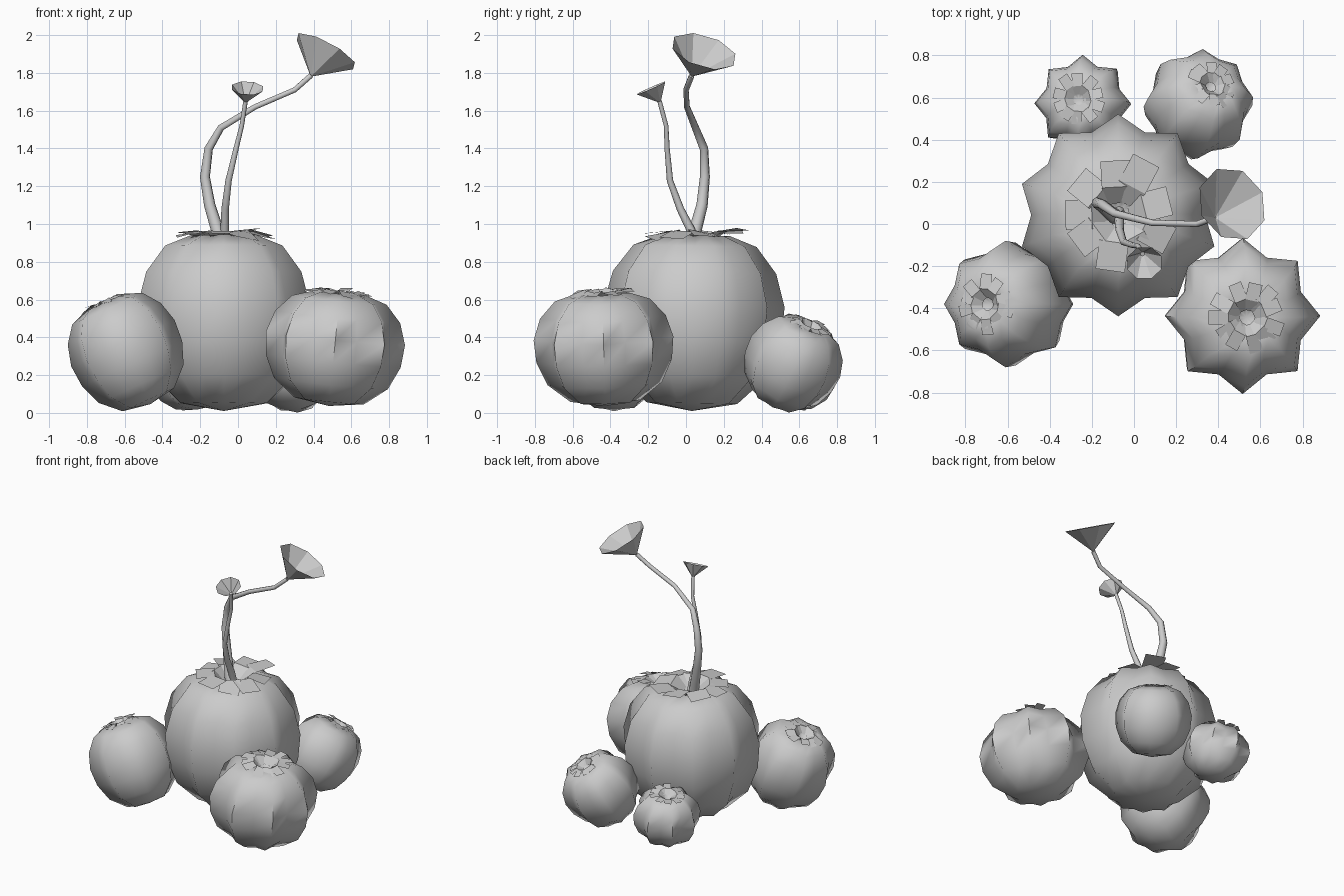
import bpy
import bmesh
import math
import random
from mathutils import Matrix, Vector

random.seed(4)
if "Cube" in bpy.data.objects:
    bpy.data.objects.remove(bpy.data.objects["Cube"])

grey = bpy.data.materials.new("plain_grey")
grey.use_nodes = True
grey.diffuse_color = (0.6, 0.6, 0.6, 1)
grey.node_tree.nodes["Principled BSDF"].inputs["Base Color"].default_value = (0.6, 0.6, 0.6, 1)

# Half outline of a gourd as fractions of radius and half height, bottom to top
PROFILE = [(0.5, -0.91), (0.82, -0.6), (0.97, -0.2), (1, 0.2),
           (0.9, 0.58), (0.68, 0.88), (0.38, 1), (0.14, 0.9)]


def add_mesh(name, bm, smooth_angle=None):
    mesh = bpy.data.meshes.new(name)
    bm.to_mesh(mesh)
    bm.free()
    mesh.materials.append(grey)
    obj = bpy.data.objects.new(name, mesh)
    bpy.context.collection.objects.link(obj)
    if smooth_angle:
        bpy.ops.object.select_all(action='DESELECT')
        obj.select_set(True)
        bpy.context.view_layer.objects.active = obj
        bpy.ops.object.shade_smooth_by_angle(angle=math.radians(smooth_angle))
    return obj


def frame(center, axis):
    """Matrix tilting local z onto the axis without twisting."""
    turn = Vector((0, 0, 1)).rotation_difference(Vector(axis))
    return Matrix.Translation(center) @ turn.to_matrix().to_4x4()


def gourd(name, place, radius, half, ribs, valley):
    """Ribbed body: a star section swept along the profile."""
    bm = bmesh.new()
    rings = []
    n = ribs * 2
    for r, z in PROFILE:
        ring = []
        for i in range(n):
            a = math.pi / 2 + math.tau * i / n
            d = radius * r * (valley if i % 2 else 1)
            ring.append(bm.verts.new((d * math.cos(a), d * math.sin(a), z * half)))
        rings.append(ring)
    for low, high in zip(rings, rings[1:]):
        for i in range(n):
            j = (i + 1) % n
            bm.faces.new((low[i], low[j], high[j], high[i]))
    bottom = bm.verts.new((0, 0, -half))
    top = bm.verts.new((0, 0, half * 0.75))
    for i in range(n):
        j = (i + 1) % n
        bm.faces.new((bottom, rings[0][j], rings[0][i]))
        bm.faces.new((top, rings[-1][i], rings[-1][j]))
    bm.transform(place)
    add_mesh(name, bm, 75)


def leaf_crown(name, place, count, reach, width, half, lift, phase=0.0):
    """Ring of bent strap leaves: each is an inner and an outer quad."""
    bm = bmesh.new()
    for i in range(count):
        a = phase + math.tau * i / count + random.uniform(-0.1, 0.1)
        out = Vector((math.cos(a), math.sin(a), 0))
        side = Vector((-out.y, out.x, 0))
        size = random.uniform(0.88, 1.05)
        rise = lift * random.uniform(0.1, 1) + lift * max(0, out.y)
        rows = []
        for r, w, z in ((0.2, 0.3, half * 0.9), (0.5, 0.5, half + lift * 0.5),
                        (1, 0.5, half * 0.93 + rise)):
            mid = out * reach * r * size + Vector((0, 0, z))
            tip = side * width * w
            skew = Vector((0, 0, lift * random.uniform(-0.3, 0.3)))
            rows.append((bm.verts.new(mid - tip - skew), bm.verts.new(mid + tip + skew)))
        for p, q in zip(rows, rows[1:]):
            bm.faces.new((p[0], q[0], q[1], p[1]))
    bm.transform(place)
    add_mesh(name, bm)


def stem(name, points, thick, thin):
    """Tapered tube through a few points."""
    curve = bpy.data.curves.new(name, 'CURVE')
    curve.dimensions = '3D'
    curve.bevel_depth = 1
    curve.bevel_resolution = 2
    curve.use_fill_caps = True
    spline = curve.splines.new('POLY')
    spline.points.add(len(points) - 1)
    for i, (point, p) in enumerate(zip(spline.points, points)):
        point.co = (*p, 1)
        point.radius = thick + (thin - thick) * min(1, 1.3 * i / (len(points) - 1))
    spline.use_smooth = True
    curve.materials.append(grey)
    bpy.context.collection.objects.link(bpy.data.objects.new(name, curve))


def flower(name, apex, rim_center, normal, radius):
    """Open eight-sided funnel."""
    bm = bmesh.new()
    tip = bm.verts.new(apex)
    place = frame(rim_center, normal)
    rim = []
    for i in range(8):
        a = math.tau * (i + 0.5) / 8
        rim.append(bm.verts.new(place @ Vector((radius * math.cos(a), radius * math.sin(a), 0))))
    for i in range(8):
        bm.faces.new((tip, rim[(i + 1) % 8], rim[i]))
    add_mesh(name, bm)


# Gourds with their leaf crowns:
# name, center, axis, radius, half height, ribs, valley, leaves, reach, leaf width
GOURDS = [
    ("main", (-0.075, 0.04, 0.475), (0, 0.02, 1), 0.48, 0.465, 10, 0.86, 9, 0.28, 0.14),
    ("front_left", (0.51, -0.435, 0.335), (0.1, -0.03, 1), 0.37, 0.3, 8, 0.81, 11, 0.18, 0.065),
    ("front_right", (-0.585, -0.38, 0.315), (-0.45, 0, 1), 0.3, 0.295, 8, 0.86, 10, 0.14, 0.055),
    ("back_left", (0.3, 0.56, 0.255), (0.3, 0.42, 0.86), 0.26, 0.24, 8, 0.86, 10, 0.12, 0.05),
    ("back_right", (-0.24, 0.57, 0.2), (-0.15, 0.12, 1), 0.23, 0.185, 8, 0.81, 10, 0.125, 0.05),
]
for name, center, axis, radius, half, ribs, valley, leaves, reach, width in GOURDS:
    place = frame(center, axis)
    gourd(name + "_gourd", place, radius, half, ribs, valley)
    leaf_crown(name + "_leaves", place, leaves, reach, width, half, reach * 0.15, 0.3)

# Stems
stem("large_stem", [(-0.08, 0.03, 0.85), (-0.11, 0.05, 0.97), (-0.15, 0.085, 1.1),
                    (-0.175, 0.1, 1.25), (-0.155, 0.095, 1.4), (-0.09, 0.05, 1.51),
                    (0.09, 0.005, 1.62), (0.3, 0.0, 1.71), (0.385, 0.03, 1.785)], 0.038, 0.015)
stem("small_stem", [(-0.07, 0.06, 0.85), (-0.07, 0.025, 0.97), (-0.068, -0.03, 1.08),
                    (-0.05, -0.085, 1.23), (-0.01, -0.1, 1.4), (0.02, -0.105, 1.52),
                    (0.04, -0.14, 1.65)], 0.026, 0.012)

# Funnel flowers
flower("large_flower", (0.385, 0.03, 1.78), (0.465, 0.095, 1.915), (0.46, 0.27, 0.85), 0.182)
flower("small_flower", (0.04, -0.135, 1.64), (0.05, -0.185, 1.72), (0.05, -0.4, 0.9), 0.088)
